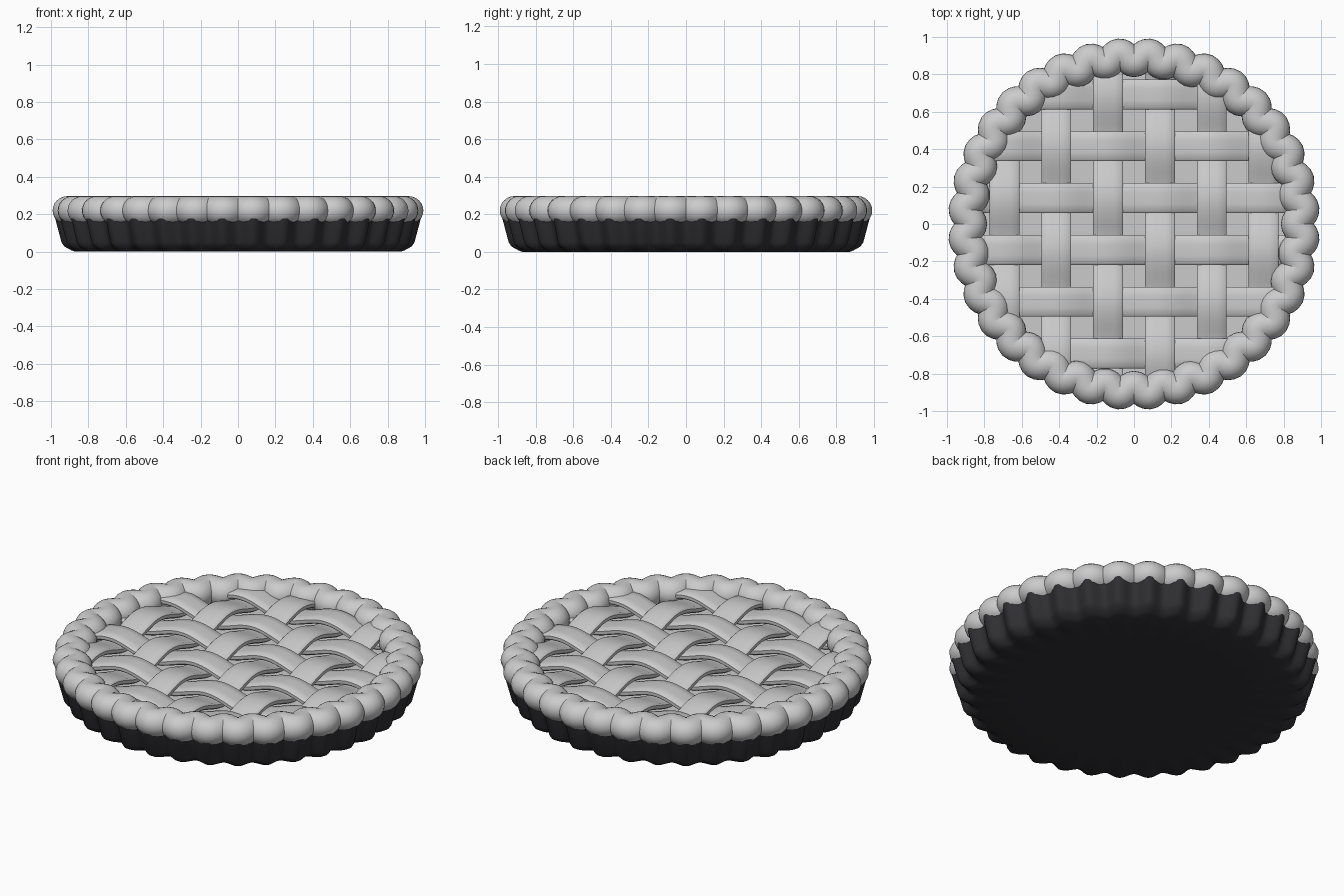
import bpy
import bmesh
from math import sin, cos, pi, radians, sqrt
from mathutils import Vector

if "Cube" in bpy.data.objects:
    bpy.data.objects.remove(bpy.data.objects["Cube"])

LOBES = 36
STEPS = LOBES * 16
PITCH = 0.277


def material(name, colour):
    mat = bpy.data.materials.new(name)
    mat.use_nodes = True
    mat.diffuse_color = colour
    mat.node_tree.nodes["Principled BSDF"].inputs["Base Color"].default_value = colour
    return mat


pastry = material("pale pastry", (0.6, 0.6, 0.6, 1))
metal = material("dark metal", (0.03, 0.03, 0.035, 1))


def loft(name, rings, mat, closed=False, caps=False, angle=40):
    """Skin a list of equal rings of points into one object."""
    bm = bmesh.new()
    loops = [[bm.verts.new(p) for p in ring] for ring in rings]
    n = len(loops[0])
    pairs = list(zip(loops, loops[1:]))
    if closed:
        pairs.append((loops[-1], loops[0]))
    for a, b in pairs:
        for k in range(n):
            m = (k + 1) % n
            bm.faces.new((a[k], a[m], b[m], b[k]))
    if caps:
        bm.faces.new(loops[0])
        bm.faces.new(loops[-1])
    bmesh.ops.remove_doubles(bm, verts=bm.verts, dist=0.00001)
    bmesh.ops.recalc_face_normals(bm, faces=bm.faces)
    mesh = bpy.data.meshes.new(name)
    bm.to_mesh(mesh)
    bm.free()
    mesh.materials.append(mat)
    obj = bpy.data.objects.new(name, mesh)
    bpy.context.collection.objects.link(obj)
    bpy.ops.object.select_all(action="DESELECT")
    obj.select_set(True)
    bpy.context.view_layer.objects.active = obj
    bpy.ops.object.shade_smooth_by_angle(angle=radians(angle))
    return obj


def wave(t, radius, depth):
    """Point on a scalloped circle."""
    r = radius - depth * cos(LOBES * t)
    return Vector((r * cos(t), r * sin(t), 0))


turns = [2 * pi * k / STEPS for k in range(STEPS)]

# Fluted pan: scalloped outline lofted up from the centre of the base
profile = [(0.0, 0.0), (0.3, 0.0), (0.6, 0.0), (0.855, 0.0), (0.875, 0.008),
           (0.91, 0.028), (0.925, 0.05), (0.968, 0.215), (0.93, 0.22), (0.86, 0.16)]
pan = loft("fluted_pan", [[wave(t, r, 0.024 * r) + Vector((0, 0, z)) for t in turns]
                          for r, z in profile], metal, angle=70)

# Filling under the lattice
loft("filling", [[(r * cos(t), r * sin(t), z) for t in turns[::8]]
                 for r, z in ((0.87, 0.14), (0.87, 0.165), (0.0, 0.165))], pastry)

# Crimped crust: round tube swept along a wavy ring
rings = []
for t in turns:
    centre = wave(t, 0.89, 0.025)
    along = (wave(t + 0.001, 0.89, 0.025) - wave(t - 0.001, 0.89, 0.025)).normalized()
    out = Vector((along.y, -along.x, 0))
    rings.append([centre + out * 0.08 * cos(a) + Vector((0, 0, 0.22 + 0.077 * sin(a)))
                  for a in (2 * pi * k / 24 for k in range(24))])
loft("crimped_crust", rings, pastry, closed=True, angle=60)

# Woven lattice strips
section = [(-0.08, -0.01), (-0.07, -0.018), (0.07, -0.018), (0.08, -0.01),
           (0.08, 0.008), (0.07, 0.017), (0.03, 0.02), (-0.03, 0.02),
           (-0.07, 0.017), (-0.08, 0.008)]


def strip(name, index, lengthwise):
    centre = (index - 2.5) * PITCH
    half = sqrt(0.855 ** 2 - centre ** 2)
    side = -1 if lengthwise else 1
    rings = []
    for k in range(61):
        s = half * (k / 30 - 1)
        phase = pi * (index + s / PITCH + 2.5)
        z = 0.212 + side * 0.03 * cos(phase)
        slope = -side * 0.03 * sin(phase) * pi / PITCH
        up = Vector((-slope, 1)).normalized()
        ring = []
        for w, h in section:
            along, across, height = s + up.x * h, centre + w, z + up.y * h
            ring.append((across, along, height) if lengthwise else (along, across, height))
        rings.append(ring)
    loft(name, rings, pastry, caps=True)


for i in range(6):
    strip(f"lattice_strip_lengthwise_{i + 1}", i, True)
    strip(f"lattice_strip_crosswise_{i + 1}", i, False)
